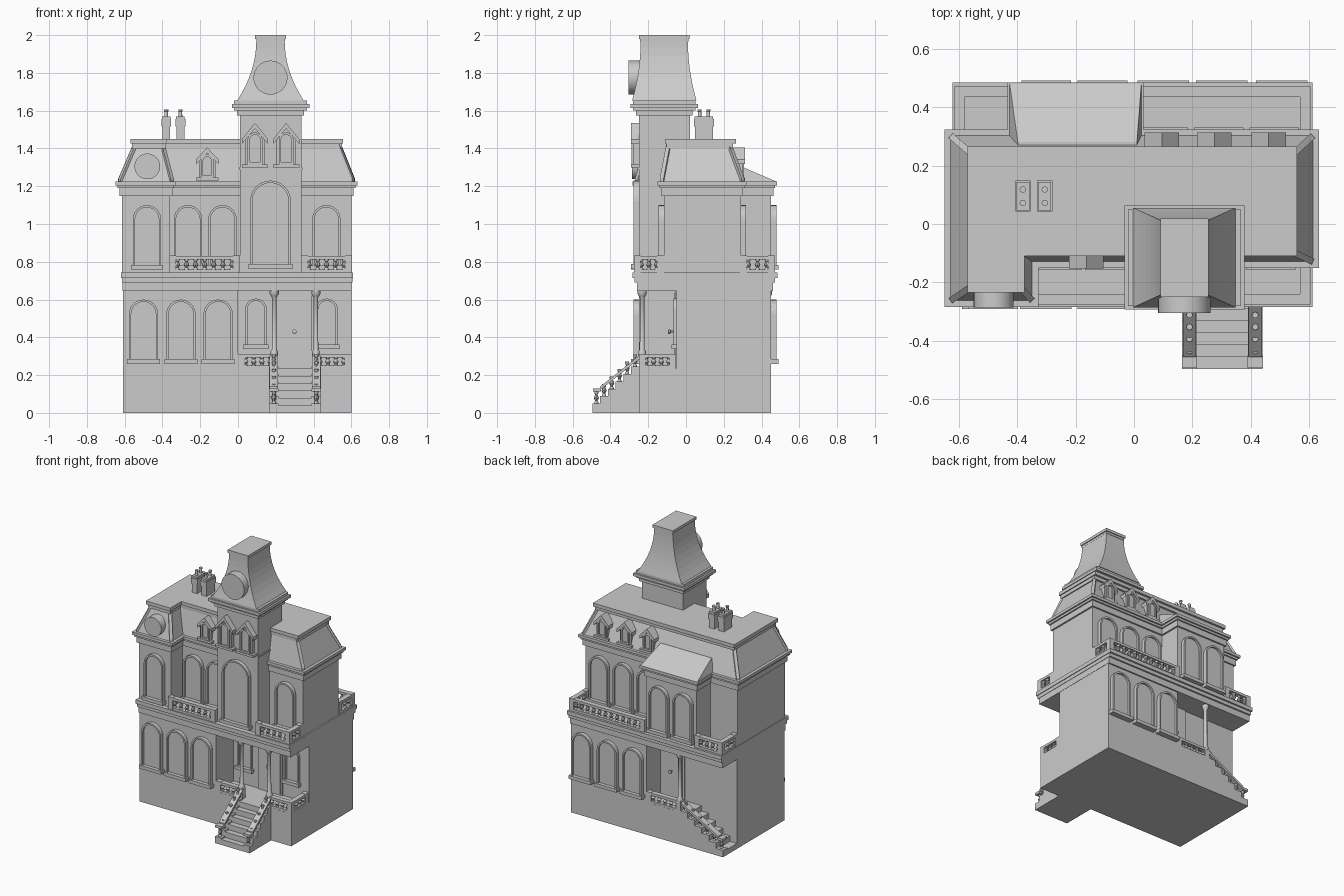
import bpy, bmesh, math
from mathutils import Matrix, Vector

if "Cube" in bpy.data.objects:
    bpy.data.objects.remove(bpy.data.objects["Cube"])

I = Matrix.Identity(4)
def at(x, y, z=0, rot=0):
    return Matrix.Translation((x, y, z)) @ Matrix.Rotation(rot, 4, 'Z')
BACK = math.pi

class Part:
    """Collects lofted shapes into one named mesh object."""
    def __init__(self, name, smooth=False):
        self.name, self.smooth, self.bm = name, smooth, bmesh.new()
    def loft(self, rings, M=I):
        vs = [[self.bm.verts.new(M @ Vector(p)) for p in r] for r in rings]
        n = len(vs[0])
        new = [self.bm.faces.new(vs[0]), self.bm.faces.new(vs[-1])]
        for a, b in zip(vs, vs[1:]):
            new += [self.bm.faces.new((a[i], a[(i + 1) % n], b[(i + 1) % n], b[i])) for i in range(n)]
        bmesh.ops.recalc_face_normals(self.bm, faces=new)
    def slab(self, pts, z0, z1):
        self.loft([[(x, y, z) for x, y in pts] for z in (z0, z1)])
    def box(self, x0, x1, y0, y1, z0, z1, M=I):
        self.loft([[(x0, y0, z), (x1, y0, z), (x1, y1, z), (x0, y1, z)] for z in (z0, z1)], M)
    def prism(self, pts, y0, y1, M=I):
        self.loft([[(x, y, z) for x, z in pts] for y in (y0, y1)], M)
    def lathe(self, prof, M, n=10):
        self.loft([[(r * math.cos(math.tau * i / n), r * math.sin(math.tau * i / n), z)
                    for i in range(n)] for r, z in prof], M)
    def beam(self, p, q, w, h):
        p, q = Vector(p), Vector(q)
        d = (q - p).normalized()
        s = Vector((-d.y, d.x, 0)).normalized() * w / 2
        u = Vector((0, 0, h / 2))
        self.loft([[c - s - u, c + s - u, c + s + u, c - s + u] for c in (p, q)])
    def done(self):
        me = bpy.data.meshes.new(self.name)
        self.bm.to_mesh(me)
        self.bm.free()
        ob = bpy.data.objects.new(self.name, me)
        bpy.context.collection.objects.link(ob)
        if self.smooth:
            bpy.ops.object.select_all(action='DESELECT')
            ob.select_set(True)
            bpy.context.view_layer.objects.active = ob
            bpy.ops.object.shade_smooth_by_angle(angle=math.radians(40))

def rect(x0, x1, y0, y1, o=0):
    return [(x0 - o, y0 - o), (x1 + o, y0 - o), (x1 + o, y1 + o), (x0 - o, y1 + o)]

def house(xl, xr, yb, yf, ywf, xw):
    """L-shaped upper plan: main block plus front left wing."""
    return [(xl, yb), (xl, ywf), (xw, ywf), (xw, yf), (xr, yf), (xr, yb)]

def plan(o):
    return house(-.615 - o, .6 + o, .29 + o, -.117 - o, -.25 - o, -.36 + o)

# ground storey with front and back porch recesses
p = Part("base")
p.slab([(-.61, -.25), (.6, -.25), (.6, .45), (-.27, .45), (-.27, .29), (-.61, .29)], 0, .235)
p.done()
p = Part("ground_storey")
p.slab([(-.61, -.25), (0, -.25), (0, -.05), (.6, -.05), (.6, .45), (0, .45), (0, .29), (-.61, .29)], .235, .645)
p.done()
p = Part("lower_cornice")
for z0, z1, ox, oy in ((.645, .69, .002, .01), (.69, .715, .005, .022), (.715, .743, .01, .034)):
    p.slab([(-.61 - ox, -.25 - oy), (.6 + ox, -.25 - oy), (.6 + ox, .45 + oy), (-.61 - ox, .45 + oy)], z0, z1)
p.done()

# upper storey, back bay and their eaves
p = Part("upper_storey")
p.slab(plan(0), .743, 1.15)
p.box(-.4, 0, .2, .45, .743, 1.15)
p.done()
p = Part("upper_cornice")
for z0, z1, o in ((1.147, 1.19, .012), (1.19, 1.205, .022), (1.205, 1.225, .033)):
    p.slab(plan(o), z0, z1)
    p.slab(rect(-.4, 0, .2, .45, o), z0, z1)
p.done()
p = Part("bay_roof")
p.loft([[(-.425, .478, 1.225), (.025, .478, 1.225), (.025, .25, 1.225), (-.425, .25, 1.225)],
        [(-.397, .28, 1.31), (.01, .28, 1.31), (.01, .25, 1.31), (-.397, .25, 1.31)]])
p.done()

# mansard roof with hip ribs and top slab
lo = [(x, y, 1.225) for x, y in plan(.012)]
hi = [(x, y, 1.405) for x, y in house(-.55, .54, .235, -.095, -.21, -.395)]
p = Part("mansard_roof")
p.loft([lo, hi])
p.done()
p = Part("hip_ribs")
for i in (0, 1, 2, 4, 5):
    p.beam(lo[i], hi[i], .022, .03)
p.done()
p = Part("roof_top")
p.slab(house(-.56, .55, .25, -.102, -.225, -.385), 1.4, 1.425)
p.slab(house(-.57, .557, .265, -.11, -.235, -.375), 1.425, 1.45)
p.done()

# tower with concave roof
T = (.01, .335, -.25, .02)
p = Part("tower")
p.slab(rect(*T), .743, 1.6)
p.slab(rect(*T, .006), 1.288, 1.3)
p.done()
p = Part("tower_cornice")
for z0, z1, o in ((1.575, 1.602, .014), (1.602, 1.615, .03), (1.615, 1.635, .043), (1.635, 1.655, .03)):
    p.slab(rect(*T, o), z0, z1)
p.done()
p = Part("tower_roof")
rings = []
for i in range(9):
    t = i / 8
    k = (1 - t) ** 2
    hx, hy = .075 + .1 * k, .125 + .045 * k
    rings.append([(x, y, 1.655 + .315 * t) for x, y in rect(.172 - hx, .172 + hx, -.115 - hy, -.115 + hy)])
p.loft(rings)
p.done()
p = Part("tower_top_lip")
p.slab(rect(.1, .245, -.24, .01, .003), 1.965, 1.98)
p.slab(rect(.1, .245, -.24, .01, .009), 1.98, 2)
p.done()

# round attic windows
for name, x, y, z, r, d in (("tower_round_window", .172, -.305, 1.775, .09, .12),
                            ("wing_round_window", -.48, -.285, 1.305, .068, .1)):
    p = Part(name, True)
    p.lathe([(r, 0), (r, d)], Matrix.Translation((x, y + d, z)) @ Matrix.Rotation(math.pi / 2, 4, 'X'), 32)
    p.done()

# arched windows
def arch(w, z0, z1, e=0, n=12):
    r = w / 2
    c = z1 - r
    return [(-r + e, z0 + e), (r - e, z0 + e)] + [
        ((r - e) * math.cos(math.pi * i / n), c + (r - e) * math.sin(math.pi * i / n)) for i in range(n + 1)]

def window(p, x, y, z0, z1, w, rot=0, d=.028, sill=True):
    M = at(x, y, 0, rot)
    p.loft([[(a, yy, b) for a, b in arch(w, z0, z1, e)]
            for e, yy in ((0, .01), (0, -d), (.012, -d), (.012, -d + .014))], M)
    if sill:
        p.box(-w / 2 - .01, w / 2 + .01, -d - .012, .01, z0 - .012, z0 + .012, M)

p = Part("lower_windows")
for x in (-.5, -.302, -.105):
    window(p, x, -.25, .272, .6, .155)
for x in (.095, .47):
    window(p, x, -.05, .35, .605, .115, d=.015)
for x in (.1, .3, .505):
    window(p, x, .45, .272, .6, .155, BACK)
p.done()
p = Part("upper_windows")
for x, y in ((-.482, -.25), (-.265, -.117), (-.082, -.117), (.468, -.117)):
    window(p, x, y, .772, 1.1, .15)
window(p, .172, -.25, .775, 1.23, .215)
for x, y in ((.1, .29), (.29, .29), (.48, .29), (-.3, .45), (-.108, .45)):
    window(p, x, y, .772, 1.1, .15, BACK)
p.done()

# gabled dormers
def dormer(p, x, y, z0, z1, w, rot=0, depth=.1):
    M = at(x, y, 0, rot)
    h, e = w / 2, z0 + (z1 - z0) * .6
    b = h * .74
    p.prism([(-b, z0), (b, z0), (b, e), (0, z1 - .02), (-b, e)], -.028, depth, M)
    p.prism([(-h, e - .02), (-h, e + .005), (0, z1), (h, e + .005), (h, e - .02), (0, z1 - .03)], -.042, depth, M)
    p.box(-h, h, -.042, depth, z0 - .006, z0 + .01, M)
    M2 = M @ Vector((0, -.028, 0))
    window(p, M2.x, M2.y, z0 + .01, z0 + (z1 - z0) * .78, w * .56, rot, .01, False)

p = Part("dormers")
for x in (.09, .255):
    dormer(p, x, -.25, 1.305, 1.535, .14)
dormer(p, -.163, -.11, 1.236, 1.405, .118)
for x in (.095, .275, .46):
    dormer(p, x, .27, 1.236, 1.405, .118, BACK)
p.done()

# balustrades
BAL = ((.012, 0), (.012, .1), (.007, .2), (.015, .45), (.007, .75), (.012, .85), (.012, 1))
def baluster(p, x, y, z, h, k=1):
    p.lathe([(r * k, f * h) for r, f in BAL], at(x, y, z), 8)

def rail(p, a, b, z, h):
    a, b = Vector((*a, z)), Vector((*b, z))
    p.beam(a + Vector((0, 0, .008)), b + Vector((0, 0, .008)), .034, .016)
    p.beam(a + Vector((0, 0, h - .009)), b + Vector((0, 0, h - .009)), .036, .018)
    n = max(2, round((b - a).length / .046))
    for i in range(n):
        c = a.lerp(b, (i + .5) / n)
        baluster(p, c.x, c.y, z + .014, h - .028)
    for c in (a, b):
        p.box(c.x - .018, c.x + .018, c.y - .018, c.y + .018, z, z + h + .002)

p = Part("balcony_rails", True)
for path in ([(-.345, -.258), (-.008, -.258)], [(.352, -.258), (.585, -.258), (.585, -.135)],
             [(.02, .452), (.585, .452), (.585, .305)], [(-.415, .452), (-.597, .452), (-.597, .305)]):
    for a, b in zip(path, path[1:]):
        rail(p, a, b, .743, .087)
p.done()
p = Part("porch_rails", True)
for path in ([(.018, -.232), (.192, -.232)], [(.412, -.232), (.582, -.232), (.582, -.07)],
             [(-.018, .432), (-.255, .432)]):
    for a, b in zip(path, path[1:]):
        rail(p, a, b, .235, .075)
p.done()

# porch columns
p = Part("porch_columns", True)
for x, y in ((.192, -.232), (.412, -.232), (-.255, .432)):
    p.lathe([(.02, .3), (.02, .325), (.013, .335), (.012, .61), (.017, .618), (.024, .63), (.024, .646)], at(x, y), 12)
p.done()

# doors with knobs
p = Part("doors", True)
for x, y, rot in ((.298, -.05, 0), (-.1, .29, BACK)):
    M = at(x, y, 0, rot)
    p.box(-.095, .095, -.008, .01, .235, .645, M)
    p.box(-.08, .08, -.013, .01, .24, .635, M)
    p.lathe([(.005, 0), (.005, .02), (.012, .024), (.012, .032), (.005, .036)],
            M @ Matrix.Translation((0, -.01, .43)) @ Matrix.Rotation(math.pi / 2, 4, 'X'), 12)
p.done()

# stairs with sloping rails
def stairs(name, M, L, w, sides, n=6, H=.235):
    p = Part(name, True)
    for i in range(n):
        y0, y1, z = -L * (i + 1) / n, -L * i / n, H * (n - i) / n
        p.box(-w / 2, w / 2, y0, y1, 0, z, M)
        for s in sides:
            c = s * (w / 2 - .025)
            p.box(c - .025, c + .025, y0, y1, 0, z + .01, M)
            q = M @ Vector((c, (y0 + y1) / 2, z + .01))
            baluster(p, q.x, q.y, q.z, .065, .9)
    for s in sides:
        c = s * (w / 2 - .025)
        p.beam(M @ Vector((c, -L + .04, .13)), M @ Vector((c, .01, .3)), .045, .018)
        p.box(c - .026, c + .026, -L + .002, -L + .045, .112, .13, M)
    p.done()

stairs("front_stairs", at(.302, -.25), .245, .275, (-1, 1))
stairs("back_stairs", at(-.27, .368, 0, -math.pi / 2), .34, .164, (-1,))

# chimneys with pots
p = Part("chimneys", True)
for x in (-.38, -.305):
    p.box(x - .021, x + .021, .048, .142, 1.44, 1.52)
    p.box(x - .026, x + .026, .042, .148, 1.515, 1.555)
    p.box(x - .022, x + .022, .046, .144, 1.555, 1.57)
    for y in (.072, .118):
        p.lathe([(.011, 1.56), (.009, 1.595), (.011, 1.597), (.011, 1.607)], at(x, y), 10)
p.done()
